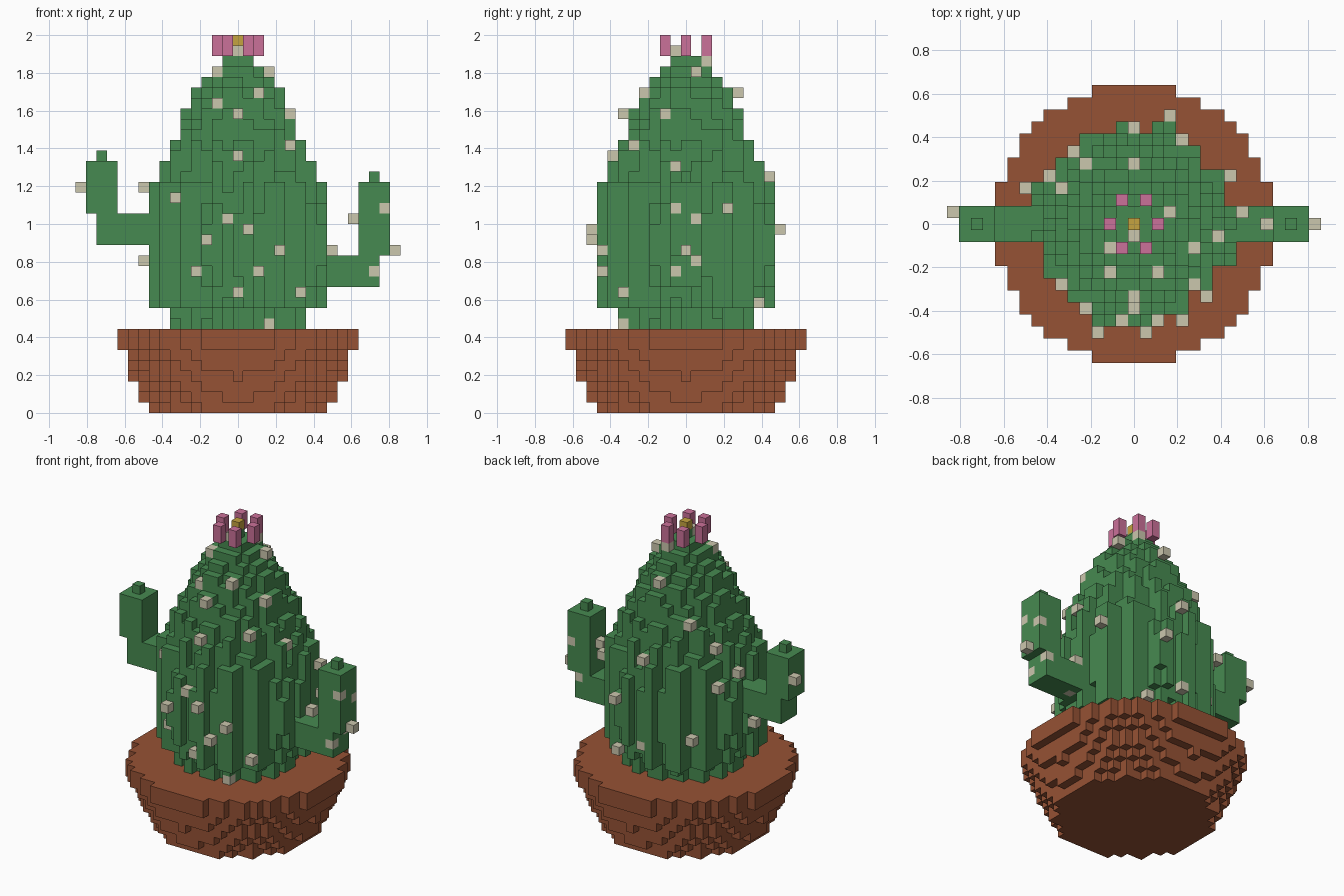
import bpy, bmesh, math

if "Cube" in bpy.data.objects:
    bpy.data.objects.remove(bpy.data.objects["Cube"])

V = 1 / 18            # voxel size: the model is 36 voxels tall


def material(name, rgb):
    m = bpy.data.materials.new(name)
    m.diffuse_color = (*rgb, 1)
    m.use_nodes = True
    m.node_tree.nodes["Principled BSDF"].inputs["Base Color"].default_value = m.diffuse_color
    return m


TERRACOTTA = material("terracotta", (0.305, 0.084, 0.035))
GREEN = material("cactus green", (0.062, 0.255, 0.082))
CREAM = material("spine cream", (0.60, 0.57, 0.42))
PINK = material("petal pink", (0.60, 0.165, 0.32))
GOLD = material("flower gold", (0.56, 0.37, 0.05))

# Each side of a voxel: outward direction and its four corners
SIDES = []
for axis in range(3):
    for s in (-1, 1):
        d = [0, 0, 0]
        d[axis] = s
        ring = [(-1, -1), (1, -1), (1, 1), (-1, 1)][::s]
        corners = []
        for a, b in ring:
            c = [0, 0, 0]
            c[axis], c[(axis + 1) % 3], c[(axis + 2) % 3] = s, a, b
            corners.append(c)
        SIDES.append((d, corners))


def voxel_object(name, cells, mat):
    """Skin a set of voxel cells with only its outer faces."""
    bm = bmesh.new()
    verts = {}
    for x, y, z in sorted(cells):
        for (dx, dy, dz), corners in SIDES:
            if (x + dx, y + dy, z + dz) in cells:
                continue
            quad = []
            for a, b, c in corners:
                key = (2 * x + a, 2 * y + b, 2 * z + 1 + c)
                if key not in verts:
                    verts[key] = bm.verts.new([k * V / 2 for k in key])
                quad.append(verts[key])
            bm.faces.new(quad)
    mesh = bpy.data.meshes.new(name)
    bm.to_mesh(mesh)
    bm.free()
    mesh.materials.append(mat)
    ob = bpy.data.objects.new(name, mesh)
    bpy.context.collection.objects.link(ob)
    return ob


def disc(z, radius, ribs=0.0):
    """One round layer; ribs adds sixteen lobes around the edge."""
    n = range(-12, 13)
    return {(x, y, z) for x in n for y in n
            if math.hypot(x, y) <= radius * (1 + ribs * math.sin(16 * math.atan2(y, x)))}


def box(xs, ys, zs):
    return {(x, y, z) for x in range(xs[0], xs[1] + 1)
            for y in range(ys[0], ys[1] + 1) for z in range(zs[0], zs[1] + 1)}


def profile(z, points):
    for (z0, r0), (z1, r1) in zip(points, points[1:]):
        if z0 <= z <= z1:
            return r0 + (r1 - r0) * (z - z0) / (z1 - z0)


# Pot: tapered bowl and a wider rim, filled level
bowl = set().union(*(disc(z, 8.59 + 0.47 * z) for z in range(6)))
rim = disc(6, 11.5) | disc(7, 11.5)

# Ribbed cactus body
BODY = [(8, 6.1), (9, 6.3), (10, 7.5), (14, 8.2), (17, 8.2), (21, 7.5), (24, 6.6), (25, 6.1),
        (26, 5.7), (28, 5.1), (30, 4.1), (31, 3.4), (33, 1.5), (34, 0.5)]
body = set().union(*(disc(z, profile(z, BODY), 0.085) for z in range(8, 35)))


# Arms: a horizontal branch, an upright and a small tip
def arm(side, low, top):
    cells = box((6, 13), (-1, 1), (low, low + 2))
    cells |= box((12, 14), (-1, 1), (low + 3, top)) | {(13, 0, top + 1)}
    return {(side * x, y, z) for x, y, z in cells}


left_arm = arm(-1, 16, 23) - body
right_arm = arm(1, 12, 21) - body

# Spines at fixed cells
spines = {(-9, 3, 21), (-9, 0, 14), (-15, 1, 21), (15, 0, 15), (9, 1, 15), (9, 0, 12),
          (14, -1, 19), (13, -1, 13), (14, 1, 18), (13, 1, 14), (11, 0, 18),
          (0, -1, 34), (3, 1, 32), (7, -1, 23), (5, -2, 28), (1, 2, 33), (8, 4, 19)}
# Spines laid on the front (-1) or back (1) surface: x, layer
FRONT = [(-2, 32), (2, 30), (-2, 29), (0, 28), (5, 25), (0, 24), (-6, 20), (-1, 18), (1, 17),
         (-3, 16), (4, 15), (-4, 13), (2, 13), (6, 11), (0, 11), (3, 8)]
BACK = [(0, 30), (-4, 26), (-6, 23), (0, 22), (-7, 19), (3, 17), (0, 12), (4, 10), (-5, 13)]
for side, spots in ((-1, FRONT), (1, BACK)):
    for x, z in spots:
        depth = max((side * c[1] for c in body if c[0] == x and c[2] == z), default=0)
        spines.add((x, side * (depth + 1), z))

# Flower: six petals around a gold centre
petals = set()
for x, y in ((2, 0), (-2, 0), (1, 2), (-1, 2), (1, -2), (-1, -2)):
    petals |= box((x, x), (y, y), (34, 35))

voxel_object("pot_bowl", bowl, TERRACOTTA)
voxel_object("pot_rim", rim, TERRACOTTA)
voxel_object("cactus_body", body - spines, GREEN)
voxel_object("left_arm", left_arm - spines, GREEN)
voxel_object("right_arm", right_arm - spines, GREEN)
voxel_object("spines", spines, CREAM)
voxel_object("petals", petals, PINK)
voxel_object("flower_centre", {(0, 0, 35)}, GOLD)
